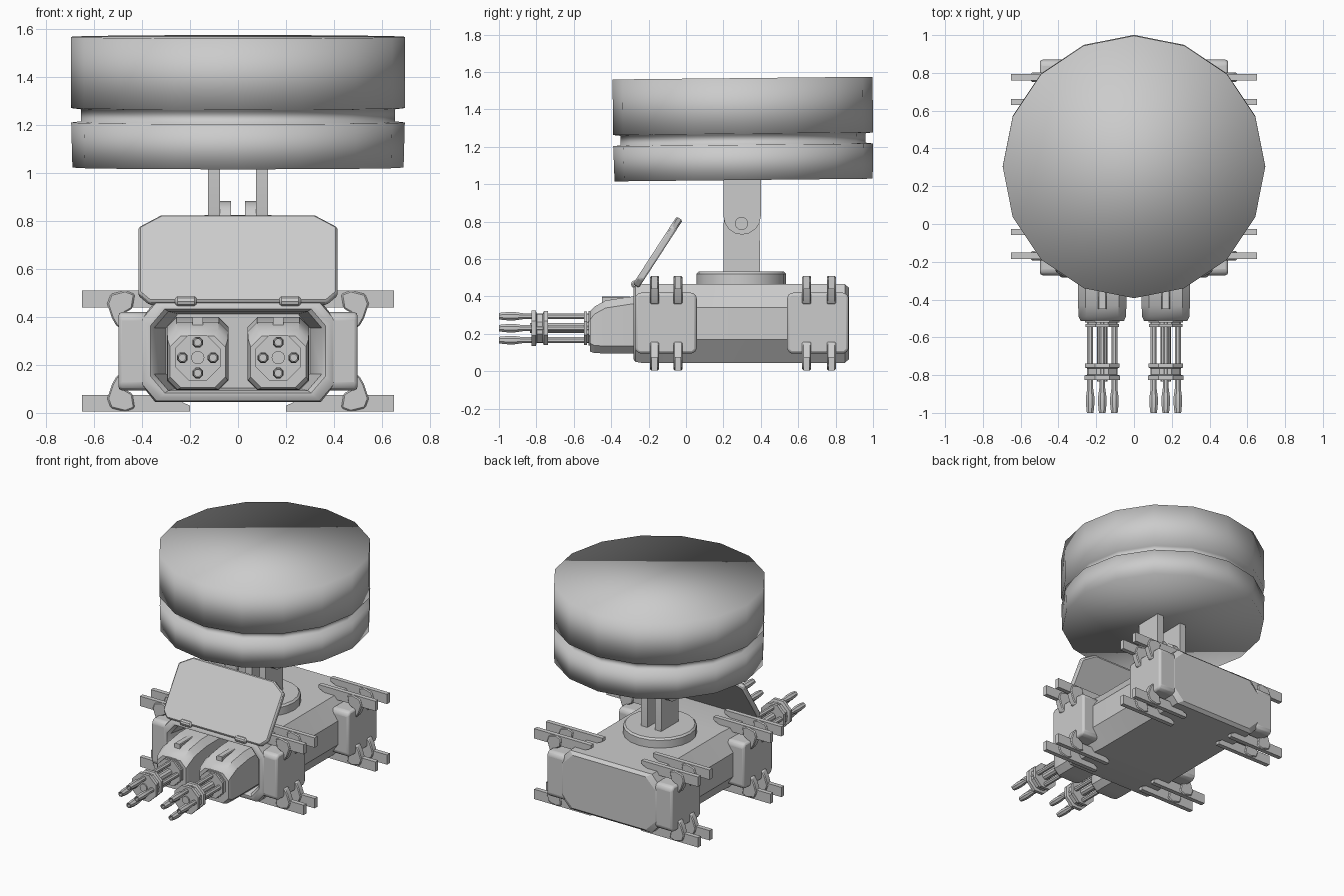
import bpy, bmesh, math
from mathutils import Vector, Matrix

if "Cube" in bpy.data.objects:
    bpy.data.objects.remove(bpy.data.objects["Cube"])


def loft(name, rings, bevel=0.0, angle=30, segments=1):
    """Skin a list of equal-length point rings and cap both ends."""
    bm = bmesh.new()
    vr = [[bm.verts.new(p) for p in r] for r in rings]
    n = len(rings[0])
    for a, b in zip(vr, vr[1:]):
        for i in range(n):
            j = (i + 1) % n
            bm.faces.new((a[i], a[j], b[j], b[i]))
    bm.faces.new(vr[0][::-1])
    bm.faces.new(vr[-1])
    bmesh.ops.recalc_face_normals(bm, faces=bm.faces)
    me = bpy.data.meshes.new(name)
    bm.to_mesh(me)
    bm.free()
    for p in me.polygons:
        p.use_smooth = True
    me.set_sharp_from_angle(angle=math.radians(angle))
    ob = bpy.data.objects.new(name, me)
    bpy.context.collection.objects.link(ob)
    if bevel:
        m = ob.modifiers.new("bevel", "BEVEL")
        m.width, m.segments = bevel, segments
        m.limit_method, m.angle_limit = "ANGLE", math.radians(40)
    return ob


AXES = {
    "x": lambda p, q, t: (t, p, q),
    "y": lambda p, q, t: (p, t, q),
    "z": lambda p, q, t: (p, q, t),
}


def prism(name, pts, axis, a, b, **kw):
    f = AXES[axis]
    return loft(name, [[f(p, q, t) for p, q in pts] for t in (a, b)], **kw)


def lathe(name, profile, axis, c, n, phase=0.0, **kw):
    """Revolve (radius, position) pairs around an axis through c."""
    f = AXES[axis]
    angs = [phase + 2 * math.pi * i / n for i in range(n)]
    return loft(name, [[f(c[0] + r * math.cos(a), c[1] + r * math.sin(a), t)
                        for a in angs] for r, t in profile], **kw)


def octagon(cx, cz, hw, hh, dx, dz):
    return [(cx + x, cz + z) for x, z in (
        (hw, hh - dz), (hw - dx, hh), (dx - hw, hh), (-hw, hh - dz),
        (-hw, dz - hh), (dx - hw, -hh), (hw - dx, -hh), (hw, dz - hh))]


def section(y, *args):
    return [(x, y, z) for x, z in octagon(*args)]


def arc(cy, cz, r, a0, a1, n=8):
    return [(cy + r * math.cos(math.radians(a0 + (a1 - a0) * i / n)),
             cz + r * math.sin(math.radians(a0 + (a1 - a0) * i / n)))
            for i in range(n + 1)]


# Grooved drum, very slightly tilted
drum = lathe("drum", [(0.69, 1.022), (0.695, 1.21), (0.655, 1.215),
                      (0.655, 1.265), (0.695, 1.27), (0.695, 1.567)],
             "z", (0, 0.305), 16, math.pi / 2, angle=180)
pivot = Vector((0, 0.305, 1.3))
drum.data.transform(Matrix.Translation(pivot) @ Matrix.Rotation(math.radians(0.6), 4, "X")
                    @ Matrix.Translation(-pivot))

# Yoke holding the drum: outer plates hang down, inner plates stand up
for s, side in ((-1, "left"), (1, "right")):
    prism(side + "_upper_yoke", [(0.2, 1.03)] + arc(0.3, 0.83, 0.1, 180, 360) + [(0.4, 1.03)],
          "x", s * 0.075, s * 0.125)
    prism(side + "_lower_yoke", [(0.395, 0.5)] + arc(0.297, 0.785, 0.097, 0, 180) + [(0.2, 0.5)],
          "x", s * 0.03, s * 0.08)
lathe("pivot_bolt", [(0.036, -0.14), (0.036, 0.14)], "x", (0.297, 0.79), 10)
lathe("swivel_base", [(0.24, 0.44), (0.24, 0.52), (0.228, 0.532)], "z", (0, 0.295), 20)

# Hull with a hollow front bay
loft("hull", [
    section(0.872, 0, 0.255, 0.37, 0.19, 0.08, 0.08),
    section(0.85, 0, 0.255, 0.405, 0.21, 0.08, 0.09),
    section(0.54, 0, 0.255, 0.415, 0.21, 0.09, 0.125),
    section(0.06, 0, 0.255, 0.415, 0.21, 0.09, 0.125),
    section(-0.24, 0, 0.255, 0.405, 0.21, 0.06, 0.075),
    section(-0.27, 0, 0.255, 0.40, 0.205, 0.06, 0.07),
    section(-0.282, 0, 0.255, 0.385, 0.19, 0.06, 0.07),
    section(-0.282, 0, 0.258, 0.365, 0.175, 0.06, 0.07),
    section(-0.265, 0, 0.258, 0.35, 0.165, 0.06, 0.07),
    section(-0.05, 0, 0.258, 0.30, 0.155, 0.05, 0.06)])

# Corner pods with clamp arms above and below
for s, side in ((-1, "left"), (1, "right")):
    for end, yc, arms in (("front", -0.107, (-0.168, -0.043)),
                          ("rear", 0.705, (0.645, 0.777))):
        prism(f"{end}_{side}_pod", octagon(yc, 0.257, 0.165, 0.163, 0.02, 0.02),
              "x", s * 0.36, s * 0.498, bevel=0.016, segments=2)
        for i, y in enumerate(arms):
            for up in (0, 1):
                level = "upper" if up else "lower"
                flip = lambda pts: [(s * x, 0.515 - z if up else z) for x, z in pts]
                prism(f"{end}_{side}_{level}_bar_{i}",
                      flip([(0.2, 0.005), (0.65, 0.005), (0.65, 0.075), (0.3, 0.075), (0.2, 0.03)]),
                      "y", y - 0.016, y + 0.016)
                prism(f"{end}_{side}_{level}_hook_{i}",
                      flip([(0.43, 0.02), (0.47, 0.005), (0.53, 0.02), (0.545, 0.06),
                            (0.525, 0.12), (0.505, 0.155), (0.48, 0.16), (0.475, 0.1), (0.44, 0.08)]),
                      "y", y - 0.024, y + 0.024, bevel=0.006)

# Raised front flap and its hinges
flap = prism("front_flap", [(-0.37, 0), (0.37, 0), (0.415, 0.045), (0.415, 0.37), (0.32, 0.43),
                            (-0.32, 0.43), (-0.415, 0.37), (-0.415, 0.045)],
             "y", -0.019, 0.019, bevel=0.008)
flap.data.transform(Matrix.Translation((0, -0.268, 0.456)) @ Matrix.Rotation(math.radians(-33), 4, "X"))
for s, side in ((-1, "left"), (1, "right")):
    lathe(side + "_hinge", [(0.012, s * 0.172), (0.022, s * 0.182), (0.022, s * 0.252),
                            (0.012, s * 0.262)], "x", (-0.272, 0.465), 10)

# Twin rotary guns
for s, side in ((-1, "left"), (1, "right")):
    cx, cz = s * 0.168, 0.23

    def gun_section(y, hw, z0, z1, d):
        return section(y, cx, (z0 + z1) / 2, hw, (z1 - z0) / 2, d, d)

    loft(side + "_gun_housing", [
        gun_section(-0.04, 0.128, 0.095, 0.40, 0.04),
        gun_section(-0.30, 0.128, 0.095, 0.398, 0.04),
        gun_section(-0.43, 0.128, 0.095, 0.378, 0.04),
        gun_section(-0.49, 0.125, 0.097, 0.345, 0.04),
        gun_section(-0.513, 0.115, 0.105, 0.32, 0.045)])
    prism(side + "_gun_sight", octagon(cx, 0.375, 0.022, 0.025, 0.005, 0.005), "y", -0.45, -0.3)
    half = math.pi / 8
    lathe(side + "_rear_collar", [(0.10, -0.50), (0.10, -0.522), (0.082, -0.522),
                                  (0.082, -0.53), (0.096, -0.53), (0.096, -0.545)],
          "y", (cx, cz), 8, half)
    lathe(side + "_barrel_clamp", [(0.098, -0.738), (0.098, -0.76), (0.083, -0.766), (0.083, -0.797),
                                   (0.102, -0.803), (0.102, -0.826)], "y", (cx, cz), 8, half)
    lathe(side + "_spindle", [(0.028, -0.52), (0.028, -0.835)], "y", (cx, cz), 10)
    # Four barrels with flared hollow muzzles
    for k in range(4):
        a = k * math.pi / 2
        lathe(f"{side}_barrel_{k}", [
            (0.017, -0.52), (0.017, -0.87), (0.024, -0.915), (0.024, -0.955),
            (0.019, -1.0), (0.014, -1.0), (0.014, -0.9)], "y",
            (cx + 0.064 * math.cos(a), cz + 0.064 * math.sin(a)), 8, half)
